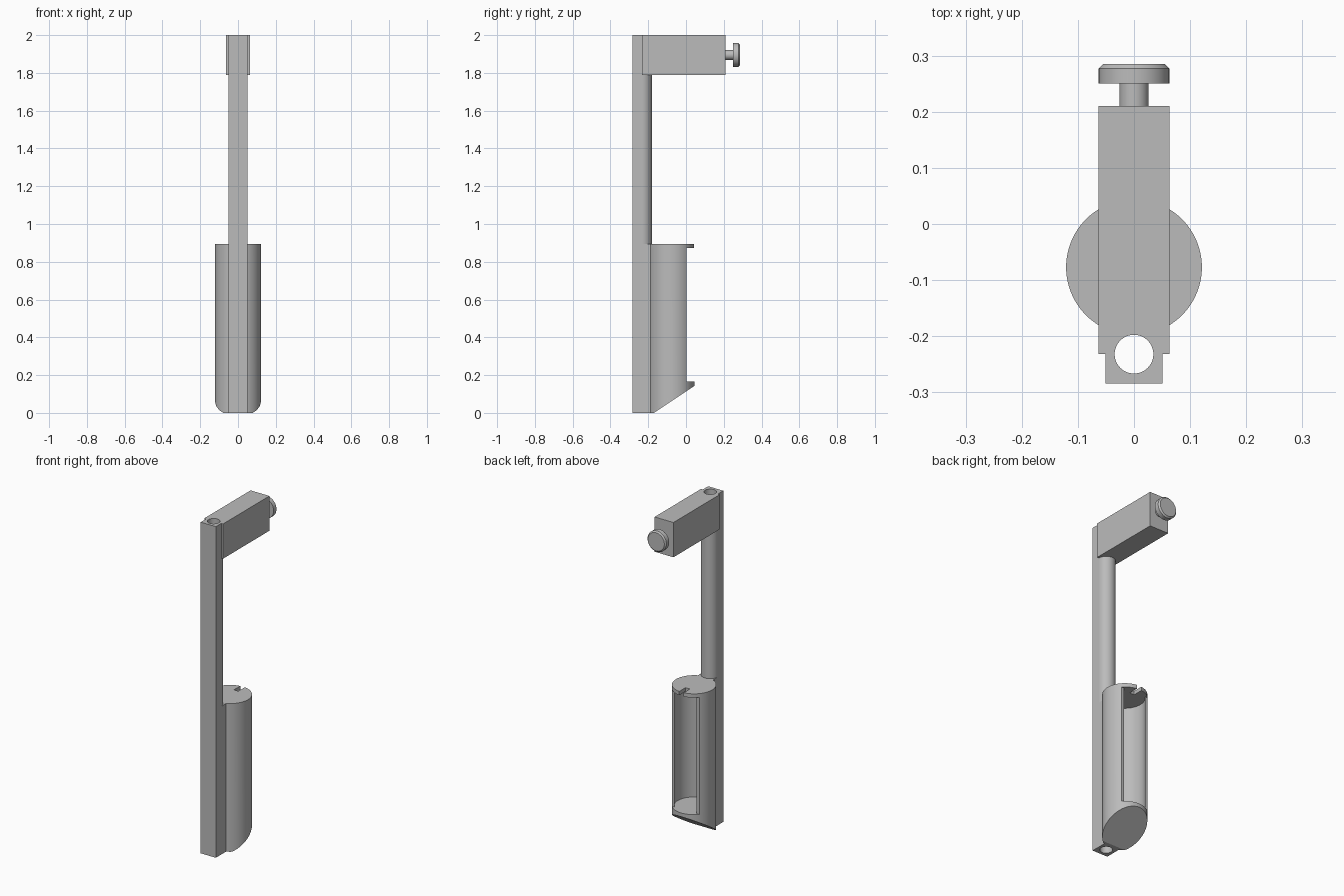
import bpy, bmesh, math
from mathutils import Vector, Matrix

cube = bpy.data.objects.get("Cube")
if cube:
    bpy.data.objects.remove(cube, do_unlink=True)

grey = bpy.data.materials.new("plain grey")
grey.use_nodes = True
grey.diffuse_color = (0.5, 0.5, 0.5, 1)
grey.node_tree.nodes["Principled BSDF"].inputs["Base Color"].default_value = (0.5, 0.5, 0.5, 1)

TOP = 2.0
BORE_Y = -0.232      # axis of the bore through the rod
CUP_Y = -0.077       # axis of the holder
CUP_R = 0.121
CUP_TOP = 0.895


def finish(name, bm):
    bmesh.ops.recalc_face_normals(bm, faces=bm.faces)
    mesh = bpy.data.meshes.new(name)
    bm.to_mesh(mesh)
    bm.free()
    mesh.materials.append(grey)
    obj = bpy.data.objects.new(name, mesh)
    bpy.context.collection.objects.link(obj)
    return obj


def box(name, x, y0, y1, z0, z1):
    bm = bmesh.new()
    bmesh.ops.create_cube(bm, size=1)
    for v in bm.verts:
        v.co = Vector((v.co.x * 2 * x, y0 + (v.co.y + 0.5) * (y1 - y0), z0 + (v.co.z + 0.5) * (z1 - z0)))
    return finish(name, bm)


def cylinder_mesh(radius, y, z0, z1, sides=64):
    bm = bmesh.new()
    bmesh.ops.create_cone(bm, cap_ends=True, segments=sides, radius1=radius, radius2=radius,
                          depth=z1 - z0, matrix=Matrix.Translation((0, y, (z0 + z1) / 2)))
    return bm


def keep_side(bm, point, normal):
    """Slice off everything in front of the plane and close the cut."""
    geom = bm.verts[:] + bm.edges[:] + bm.faces[:]
    cut = bmesh.ops.bisect_plane(bm, geom=geom, plane_co=point, plane_no=normal, clear_outer=True)
    edges = [e for e in cut["geom_cut"] if isinstance(e, bmesh.types.BMEdge)]
    bmesh.ops.contextual_create(bm, geom=edges)


def carve(obj, *cutters):
    for cutter in cutters:
        mod = obj.modifiers.new("cut", "BOOLEAN")
        mod.operation = "DIFFERENCE"
        mod.solver = "EXACT"
        mod.object = cutter
    bpy.context.view_layer.update()
    graph = bpy.context.evaluated_depsgraph_get()
    mesh = bpy.data.meshes.new_from_object(obj.evaluated_get(graph))
    obj.modifiers.clear()
    obj.data = mesh


# Cutters
bore = finish("bore_cutter", cylinder_mesh(0.0345, BORE_Y, -0.1, TOP + 0.1))
cavity = finish("cavity_cutter", cylinder_mesh(0.109, CUP_Y, 0.165, 0.872))
opening = box("opening_cutter", 0.2, 0.003, 0.2, 0.165, 0.872)
slot = box("slot_cutter", 0.015, -0.017, 0.2, 0.8, 1.0)
cutters = [bore, cavity, opening, slot]

# Upright: square front rail, rounded back, square block beside the holder
rail = box("front_rail", 0.051, -0.284, BORE_Y, 0, TOP)
block = box("holder_block", 0.051, BORE_Y, -0.186, 0, CUP_TOP)
bm = cylinder_mesh(0.051, BORE_Y, CUP_TOP, 1.79)
keep_side(bm, (0, BORE_Y, 0), (0, -1, 0))
rounded = finish("rounded_rod_back", bm)

# Top arm
arm = box("top_arm", 0.063, BORE_Y, 0.21, 1.79, TOP)

for part in (rail, block, rounded, arm):
    carve(part, bore)

# Holder: open-backed cup with slanted base and slotted lid
bm = cylinder_mesh(CUP_R, CUP_Y, 0, CUP_TOP, 96)
keep_side(bm, (0, -0.17, 0), (0, 0.665, -1))
holder = finish("cup_holder", bm)
carve(holder, cavity, opening, slot)

# Knob: turned profile around the y axis
profile = [(0, 0.205), (0.026, 0.205), (0.026, 0.25), (0.063, 0.25),
           (0.063, 0.277), (0.055, 0.285), (0, 0.285)]
bm = bmesh.new()
verts = [bm.verts.new((r, y, 1.895)) for r, y in profile]
edges = [bm.edges.new(pair) for pair in zip(verts, verts[1:])]
bmesh.ops.spin(bm, geom=verts + edges, cent=(0, 0, 1.895), axis=(0, 1, 0),
               angle=math.tau, steps=48, use_merge=True)
bmesh.ops.remove_doubles(bm, verts=bm.verts, dist=0.0001)
knob = finish("knob", bm)

# Smooth the round surfaces and keep the corners sharp
for part in (rail, block, rounded, arm, holder, knob):
    bpy.ops.object.select_all(action="DESELECT")
    part.select_set(True)
    bpy.context.view_layer.objects.active = part
    bpy.ops.object.shade_smooth_by_angle(angle=math.radians(30))

for cutter in cutters:
    bpy.data.objects.remove(cutter, do_unlink=True)
